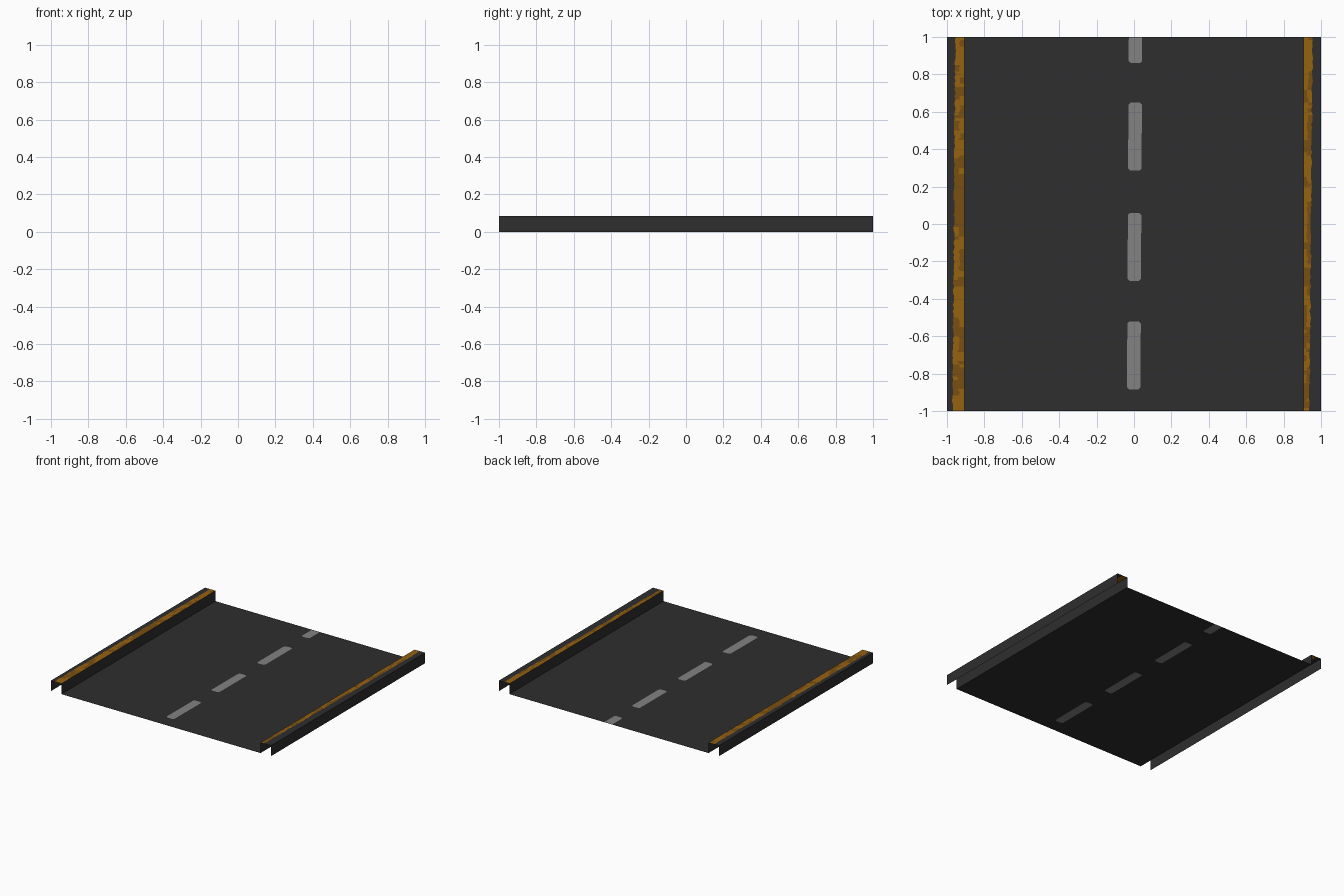
import bpy, random

if "Cube" in bpy.data.objects:
    bpy.data.objects.remove(bpy.data.objects["Cube"])

random.seed(4)
IN, OUT, H = 0.905, 1.0, 0.086      # kerb inner face, outer face, height


def material(name, srgb):
    m = bpy.data.materials.new(name)
    lin = [((c / 255 + 0.055) / 1.055) ** 2.4 for c in srgb]
    m.diffuse_color = (*lin, 1)
    m.use_nodes = True
    m.node_tree.nodes["Principled BSDF"].inputs["Base Color"].default_value = m.diffuse_color
    return m


asphalt = material("asphalt", (46, 46, 46))
paint = material("grey_paint", (130, 130, 130))
orange = material("orange_paint", (150, 98, 16))
brown = material("worn_orange_paint", (122, 80, 18))


def build(name, verts, faces, slots, mats):
    me = bpy.data.meshes.new(name)
    me.from_pydata(verts, [], faces)
    for m in mats:
        me.materials.append(m)
    me.polygons.foreach_set("material_index", slots)
    ob = bpy.data.objects.new(name, me)
    bpy.context.collection.objects.link(ob)
    return ob


# Road sheet with chamfered centre dashes cut into it, leaning slightly with y
C = 0.012
xs = [-IN, -0.036, -0.036 + C, 0.036 - C, 0.036, IN]
dashes = [(-0.885, -0.52), (-0.305, 0.06), (0.285, 0.65), (0.86, 1.2)]
ys = [-1.0]
for a, b in dashes:
    ys += [y for y in (a, a + C, b - C, b) if y < 1]
ys.append(1.0)
verts = [(x + (0.003 + 0.005 * y if abs(x) < 0.5 else 0), y, 0) for y in ys for x in xs]
faces, slots = [], []
n = len(xs)
for j in range(len(ys) - 1):
    mid = (ys[j] + ys[j + 1]) / 2
    dash = next((d for d in dashes if d[0] < mid < d[1]), None)
    for i in range(n - 1):
        a, b, c, d = j * n + i, j * n + i + 1, (j + 1) * n + i + 1, (j + 1) * n + i
        inside = dash is not None and 1 <= i <= 3
        low = inside and mid < dash[0] + C
        high = inside and mid > dash[1] - C
        if i in (1, 3) and (low or high):
            # corner cell: one painted and one plain triangle
            if (i == 1) == bool(low):
                tris = [(b, c, d), (a, b, d)]
                if i == 3:
                    tris.reverse()
            else:
                tris = [(a, c, d), (a, b, c)] if i == 3 else [(a, b, c), (a, c, d)]
            faces += tris
            slots += [1, 0]
        else:
            faces.append((a, b, c, d))
            slots.append(int(inside))
build("road_surface", verts, faces, slots, [asphalt, paint])


# Open kerbs: inner wall, top with worn stripe, outer wall
def kerb(name, s, edge_front, edge_back):
    N = 120
    verts, faces, slots = [], [], []
    for k in range(N + 1):
        t = k / N
        y = -1 + 2 * t
        e = edge_front + (edge_back - edge_front) * t + random.uniform(-0.004, 0.004)
        m = IN + (e - IN) * random.uniform(0.4, 0.65)
        for x, z in ((IN, 0), (IN, H), (m, H), (e, H), (OUT, H), (OUT, 0)):
            verts.append((s * x, y, z))
    patch = [0, 0]
    for k in range(N):
        for q in range(2):
            if random.random() < 0.35:
                patch[q] = 1 if random.random() < 0.55 else 2
            patch[q] = patch[q] or 1
        for i in range(5):
            f = [k * 6 + i, k * 6 + i + 1, (k + 1) * 6 + i + 1, (k + 1) * 6 + i]
            faces.append(f if s < 0 else f[::-1])
            slots.append(patch[i - 1] if i in (1, 2) else 0)
    # the sheets face outward: up on top, sideways on the walls
    ob = build(name, verts, faces, slots, [asphalt, orange, brown])
    if ob.data.polygons[1].normal.z < 0:
        ob.data.flip_normals()


kerb("left_kerb", -1, 0.97, 0.955)
kerb("right_kerb", 1, 0.937, 0.955)
# left stripe stops short of nothing: both kerbs run the full road length
